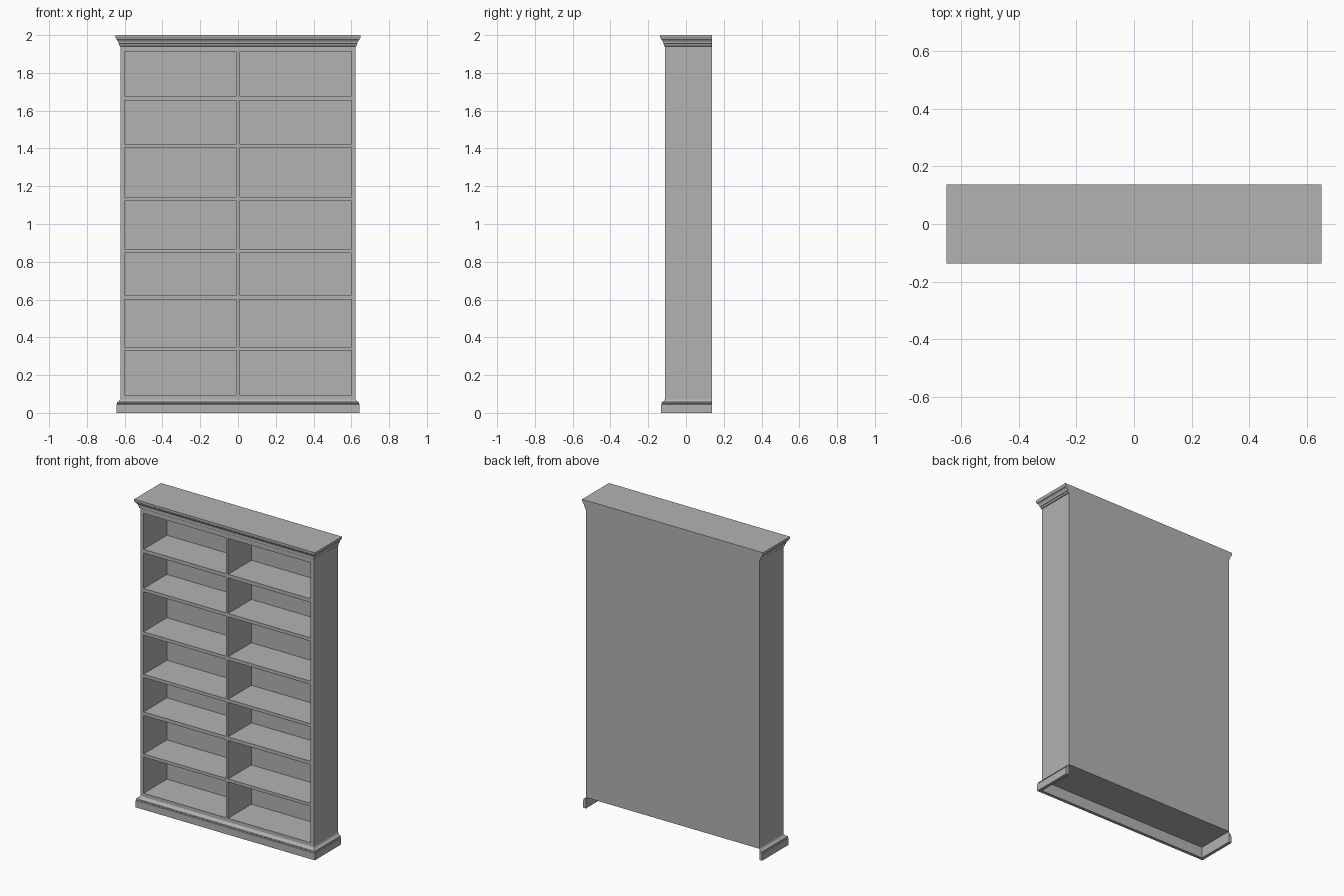
import bpy
import bmesh

cube = bpy.data.objects.get("Cube")
if cube:
    bpy.data.objects.remove(cube, do_unlink=True)

HALF_X, FRONT, BACK = 0.623, -0.111, 0.1375   # carcass outline
OPEN_X, DIV = 0.60, 0.007                     # opening edge, half divider
BASE, TOP = 0.072, 1.94                       # carcass bottom and top
PANEL = 0.128                                 # inner face of the back panel

grey = bpy.data.materials.new("painted grey")
grey.use_nodes = True
colour = (0.45, 0.45, 0.45, 1)
grey.diffuse_color = colour
grey.node_tree.nodes["Principled BSDF"].inputs["Base Color"].default_value = colour


def finish(name, bm):
    bmesh.ops.recalc_face_normals(bm, faces=bm.faces)
    mesh = bpy.data.meshes.new(name)
    bm.to_mesh(mesh)
    bm.free()
    mesh.materials.append(grey)
    obj = bpy.data.objects.new(name, mesh)
    bpy.context.collection.objects.link(obj)
    return obj


def box(name, x, y, z):
    bm = bmesh.new()
    bmesh.ops.create_cube(bm, size=1)
    for v in bm.verts:
        v.co = [lim[0] if c < 0 else lim[1] for c, lim in zip(v.co, (x, y, z))]
    return finish(name, bm)


def moulding(name, profile, solid):
    """Carry an (offset, height) profile round the sides and front, flush at the back.
    A solid moulding is capped like a lid; otherwise it is a hollow three-sided skirt."""
    bm = bmesh.new()
    rings = []
    for o, z in profile:
        x, y = HALF_X + o, FRONT - o
        rings.append([bm.verts.new(p) for p in
                      ((-x, BACK, z), (-x, y, z), (x, y, z), (x, BACK, z))])
    pairs = list(zip(rings, rings[1:]))
    if not solid:
        pairs.append((rings[-1], rings[0]))
    for a, b in pairs:
        for i in range(4 if solid else 3):
            j = (i + 1) % 4
            bm.faces.new((a[i], a[j], b[j], b[i]))
    if solid:
        bm.faces.new(rings[0])
        bm.faces.new(rings[-1])
    else:
        for end in (0, 3):
            bm.faces.new([r[end] for r in rings])
    return finish(name, bm)


# Carcass: sides, back, top rail and bottom board
box("left_side", (OPEN_X, HALF_X), (FRONT, BACK), (BASE, TOP))
box("right_side", (-HALF_X, -OPEN_X), (FRONT, BACK), (BASE, TOP))
box("back_panel", (-OPEN_X, OPEN_X), (PANEL, BACK), (BASE, TOP))
box("bottom_board", (-OPEN_X, OPEN_X), (FRONT, PANEL), (BASE, 0.095))
box("top_rail", (-OPEN_X, OPEN_X), (FRONT, PANEL), (1.911, TOP))
box("centre_divider", (-DIV, DIV), (FRONT, PANEL), (0.095, 1.911))

# Shelves, a pair at each level
levels = [(0.33, 0.35), (0.60, 0.623), (0.846, 0.867),
          (1.121, 1.143), (1.402, 1.424), (1.654, 1.678)]
for n, level in enumerate(levels, 1):
    box(f"left_shelf_{n}", (DIV, OPEN_X), (FRONT, PANEL), level)
    box(f"right_shelf_{n}", (-OPEN_X, -DIV), (FRONT, PANEL), level)

# Hollow plinth and stepped crown
moulding("plinth_skirt", [
    (0, 0), (0.0205, 0), (0.0205, 0.045), (0.017, 0.047), (0.0165, 0.051),
    (0.019, 0.053), (0.018, 0.057), (0.012, 0.059), (0.006, 0.063),
    (0.002, 0.069), (0, 0.072)], False)
moulding("crown", [
    (0, 1.94), (0.005, 1.942), (0.007, 1.948), (0.006, 1.954), (0.010, 1.956),
    (0.011, 1.963), (0.015, 1.971), (0.021, 1.977), (0.021, 1.981),
    (0.024, 1.983), (0.0265, 1.989), (0.0265, 2.0)], True)
